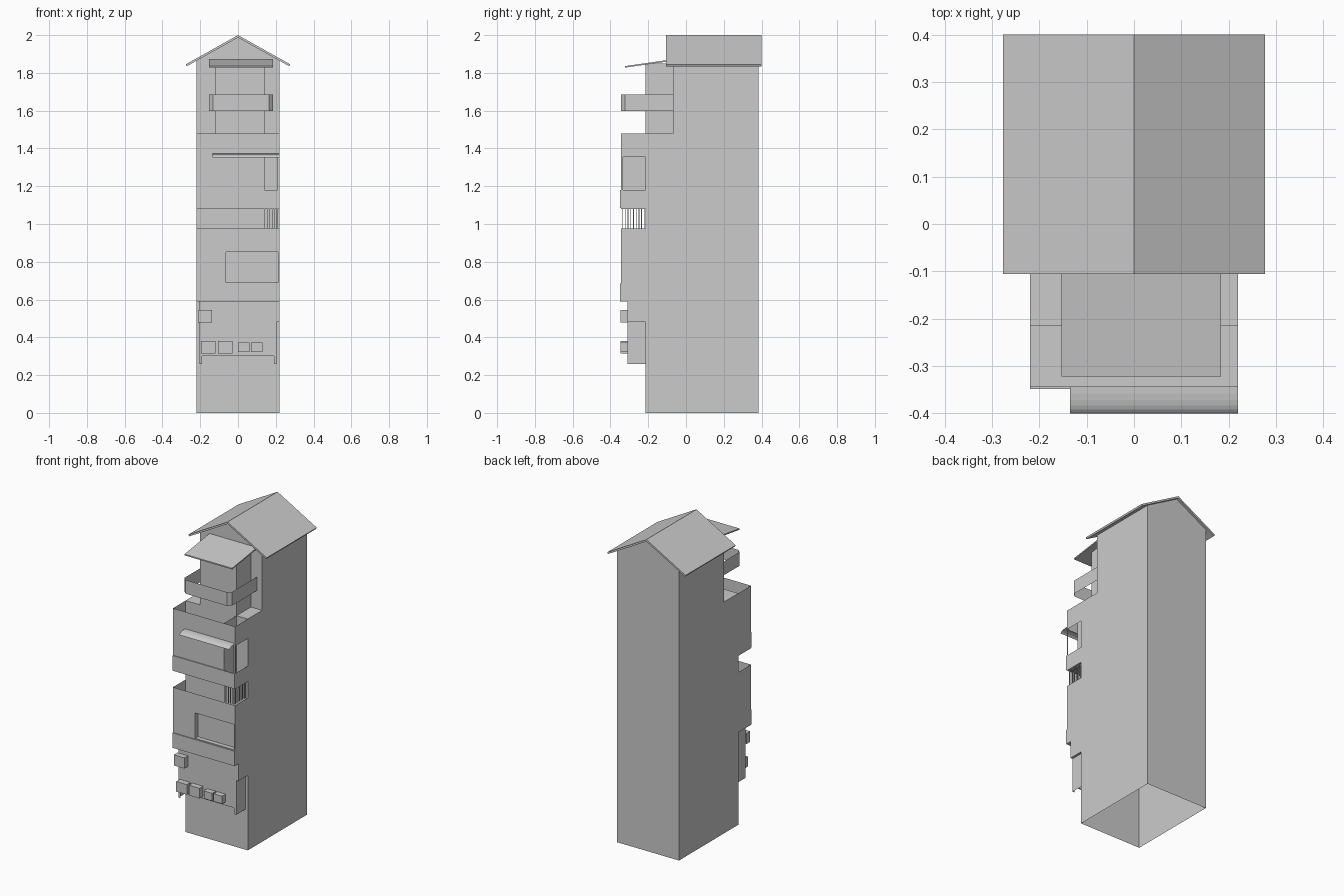
import bpy, math

if "Cube" in bpy.data.objects:
    bpy.data.objects.remove(bpy.data.objects["Cube"])


def mesh(name, verts, faces):
    me = bpy.data.meshes.new(name)
    me.from_pydata(verts, [], faces)
    ob = bpy.data.objects.new(name, me)
    bpy.context.collection.objects.link(ob)
    return ob


def box(name, x, y, z, skip=""):
    """Box from ranges; skip lists open sides: L R F B D(own) U(p)."""
    v = [(a, b, c) for c in z for b in y for a in x]
    f = {"D": (0, 2, 3, 1), "U": (4, 5, 7, 6), "F": (0, 1, 5, 4),
         "B": (2, 6, 7, 3), "L": (0, 4, 6, 2), "R": (1, 3, 7, 5)}
    return mesh(name, v, [f[k] for k in f if k not in skip])


def prism(name, profile, a, b, axis, caps=True, closed=True):
    """Extrude a profile from a to b: axis 'y' takes (x, z), axis 'x' takes (y, z)."""
    n = len(profile)
    put = (lambda p, t: (p[0], t, p[1])) if axis == "y" else (lambda p, t: (t, p[0], p[1]))
    v = [put(p, a) for p in profile] + [put(p, b) for p in profile]
    f = [(i, (i + 1) % n, (i + 1) % n + n, i + n) for i in range(n if closed else n - 1)]
    if caps:
        f += [tuple(range(n))[::-1], tuple(range(n, 2 * n))]
    return mesh(name, v, f)


def front_sheet(name, rects, y):
    """Thin front panel made of (x0, x1, z0, z1) rectangles."""
    v, f = [], []
    for x0, x1, z0, z1 in rects:
        i = len(v)
        v += [(x0, y, z0), (x1, y, z0), (x1, y, z1), (x0, y, z1)]
        f.append((i, i + 1, i + 2, i + 3))
    return mesh(name, v, f)


W, FY, BY = 0.22, -0.215, 0.385      # tower half width, front and back
BF = -0.343                          # front of the bays

# Tower, open underneath, with a gabled upper part set back above a ledge
box("tower_lower", (-W, W), (FY, BY), (0, 1.48), "DU")
prism("tower_upper", [(-W, 1.48), (W, 1.48), (W, 1.867), (0, 1.99), (-W, 1.867)],
      -0.07, BY, "y")
box("terrace_ledge", (-W, W), (FY, -0.07), (1.47, 1.48), "DFBLR")

# Gabled roof
prism("main_roof", [(-0.277, 1.845), (0, 2.0), (0.277, 1.845), (0.272, 1.835),
                    (0, 1.987), (-0.272, 1.835)], -0.106, 0.4, "y", caps=False)
for y, nm in ((-0.106, "front"), (0.4, "back")):
    mesh("roof_edge_" + nm,
         [(-0.277, y, 1.845), (0, y, 2.0), (0.277, y, 1.845),
          (0.272, y, 1.835), (0, y, 1.987), (-0.272, y, 1.835)],
         [(0, 1, 4, 5), (1, 2, 3, 4)])

# Attic cabin with its shed roof
box("attic_cabin", (-0.12, 0.14), (FY, -0.07), (1.48, 1.85), "DB")
prism("shed_roof", [(-0.322, 1.828), (-0.07, 1.864), (-0.07, 1.872), (-0.322, 1.836)],
      -0.153, 0.184, "x")

# Chamfered balcony band around the cabin
path = [(-0.153, -0.07), (-0.153, -0.322), (-0.132, BF),
        (0.163, BF), (0.184, -0.322), (0.184, -0.07)]
n = len(path)
mesh("balcony_band", [(x, y, z) for z in (1.597, 1.685) for x, y in path],
     [(i, i + 1, i + 1 + n, i + n) for i in range(n - 1)])

# Upper bay: thin walls, corner opening on the right, floor
front_sheet("upper_bay_front", [(-W, 0.14, 1.08, 1.48), (0.14, 0.21, 1.08, 1.18),
                                (0.14, 0.21, 1.355, 1.48), (0.21, W, 1.08, 1.48)], BF)
box("upper_bay_left", (-W, W), (BF, FY), (1.08, 1.48), "DUFBR")
for i, (y0, y1, z0, z1) in enumerate([(BF, FY, 1.08, 1.18), (BF, FY, 1.355, 1.48),
                                      (BF, -0.333, 1.18, 1.355)]):
    box(f"upper_bay_right_{i}", (-W, W), (y0, y1), (z0, z1), "DUFBL")
box("corner_partition", (-W, 0.14), (BF, FY), (1.08, 1.48), "DUFBL")
box("upper_bay_floor", (-W, W), (BF, FY), (1.08, 1.48), "UFBLR")

# Balusters in the gap below the corner opening
def bar(name, x, y):
    box(name, (x - 0.002, x + 0.002), (y - 0.002, y + 0.002), (0.975, 1.08), "DU")

for i in range(6):
    bar(f"front_baluster_{i}", 0.142 + i * 0.013, BF + 0.008)
for i in range(8):
    bar(f"side_baluster_{i}", 0.207, -0.322 + i * 0.0145)

# Lower bay with a recessed window
front_sheet("lower_bay_front", [(-W, -0.063, 0.59, 0.975), (-0.063, 0.212, 0.59, 0.69),
                                (-0.063, 0.212, 0.852, 0.975), (0.212, W, 0.59, 0.975)], BF)
box("lower_bay_walls", (-W, W), (BF, FY), (0.59, 0.975), "UFB")
box("window_recess", (-0.063, 0.212), (BF, -0.315), (0.69, 0.852), "F")

# Sills that stand slightly proud of the bays
for nm, z in (("upper", 1.085), ("lower", 0.59)):
    box(nm + "_sill", (-W, W), (-0.349, BF), (z, z + 0.095), "B")

# Curved awning
prism("awning", [(BF - 0.057 * math.sin(t * math.pi / 12), 1.353 + 0.019 * math.cos(t * math.pi / 12))
                 for t in range(7)], -0.135, W, "x", caps=False, closed=False)

# Ground floor screen with two short legs and side walls
front_sheet("screen_front", [(-0.205, 0.205, 0.3, 0.59), (-0.205, -0.19, 0.26, 0.3),
                             (0.19, 0.205, 0.26, 0.3), (0.205, W, 0.48, 0.59)], -0.31)
box("screen_sides", (-0.205, 0.205), (-0.31, FY), (0.26, 0.59), "DUFB")
box("screen_upper_side", (0.205, W), (-0.31, FY), (0.48, 0.59), "FB")

# Wall boxes
for i, (x0, x1, z0, z1) in enumerate([(-0.195, -0.12, 0.315, 0.38), (-0.105, -0.03, 0.315, 0.38),
                                      (0.0, 0.06, 0.323, 0.372), (0.07, 0.13, 0.323, 0.372),
                                      (-0.212, -0.137, 0.478, 0.546)]):
    box(f"wall_box_{i}", (x0, x1), (-0.346, -0.31), (z0, z1))
